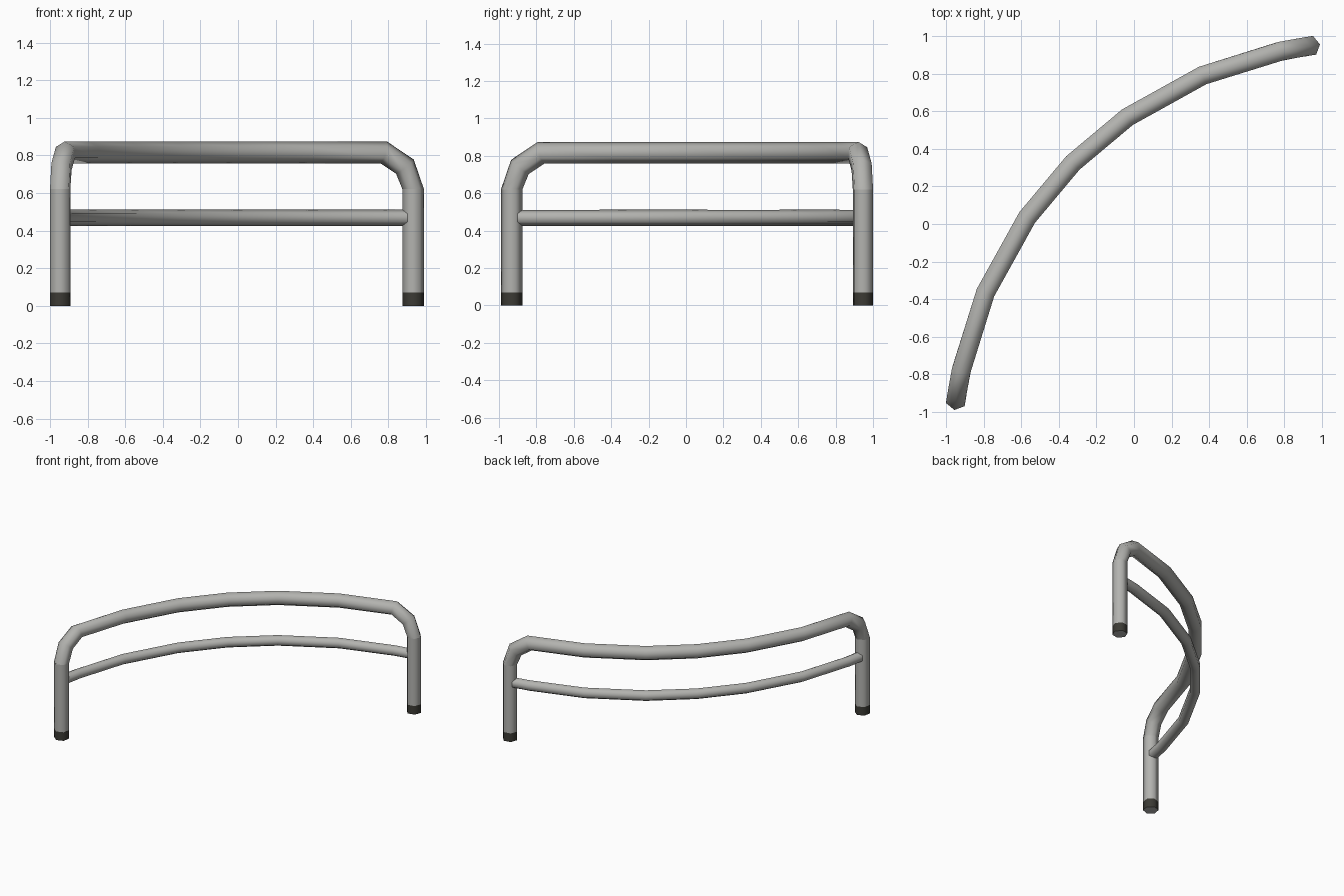
import bpy, bmesh, math
from mathutils import Vector

if "Cube" in bpy.data.objects:
    bpy.data.objects.remove(bpy.data.objects["Cube"])

UP = Vector((0, 0, 1))


def material(name, c):
    m = bpy.data.materials.new(name)
    m.diffuse_color = (*c, 1)
    m.use_nodes = True
    m.node_tree.nodes["Principled BSDF"].inputs["Base Color"].default_value = m.diffuse_color
    return m


steel = material("grey steel", (0.45, 0.45, 0.43))
rubber = material("dark rubber", (0.045, 0.043, 0.035))


def flip(p):
    # mirror across the diagonal symmetry plane of the bent rail
    return Vector((-p[1], -p[0], p[2]))


def tube(name, pts, radius, mat, side=None, caps=False, cap_mat=None):
    """Six-sided tube along pts, one corner of the section pointing up."""
    pts = [Vector(p) for p in pts]
    bm = bmesh.new()
    rings = []
    for i, p in enumerate(pts):
        a = (p - pts[i - 1]).normalized() if i else None
        b = (pts[i + 1] - p).normalized() if i < len(pts) - 1 else None
        t = ((a or b) + (b or a)).normalized()
        stretch = 1 / max(0.8, t.dot(b or a))
        s = side or t.cross(UP).normalized()
        # tube ends that meet a leg are cut level
        if not side and p.z > 0.6 and (a is None or b is None):
            t, stretch = (UP if a is None else -UP), 1
        u = s.cross(t).normalized()
        rings.append([bm.verts.new(p + radius * (u * math.cos(k * math.pi / 3) * stretch
                                                 + s * math.sin(k * math.pi / 3)))
                      for k in range(6)])
    for r, q in zip(rings, rings[1:]):
        for k in range(6):
            bm.faces.new((r[k], r[(k + 1) % 6], q[(k + 1) % 6], q[k])).smooth = True
    if caps:
        for n, r in enumerate((rings[0], rings[-1])):
            f = bm.faces.new(r)
            f.material_index = 1 if cap_mat and n == 0 else 0
    bmesh.ops.recalc_face_normals(bm, faces=bm.faces)
    me = bpy.data.meshes.new(name)
    bm.to_mesh(me)
    bm.free()
    ob = bpy.data.objects.new(name, me)
    bpy.context.collection.objects.link(ob)
    me.materials.append(mat)
    if cap_mat:
        me.materials.append(cap_mat)
    return ob


# plan of the curve: middle point, then outwards to the right end
plan = [(-0.325, 0.325), (-0.035, 0.568), (0.365, 0.79)]
leg = (0.932, 0.946)


def mirrored(half):
    return [flip(p) for p in reversed(half[1:])] + [Vector(p) for p in half]


# top rail with bent ends
tube("top_rail", mirrored([(x, y, 0.816) for x, y in plan]
     + [(0.775, 0.918, 0.816), (0.888, 0.939, 0.74), (*leg, 0.62)]), 0.058, steel)

# lower rail
tube("lower_rail", mirrored([(x, y, 0.468) for x, y in plan]
     + [(0.775, 0.918, 0.468), (0.9, 0.942, 0.468)]), 0.043, steel, caps=True)

# legs and rubber feet
along = Vector((0.985, 0.17, 0))
for label, f in (("right", Vector), ("left", flip)):
    side = f(along).cross(UP)
    tube(label + "_leg", [f((*leg, 0.07)), f((*leg, 0.62))], 0.058, steel, side)
    tube(label + "_foot", [f((*leg, 0)), f((*leg, 0.07))], 0.058, rubber, side,
         caps=True, cap_mat=steel)
